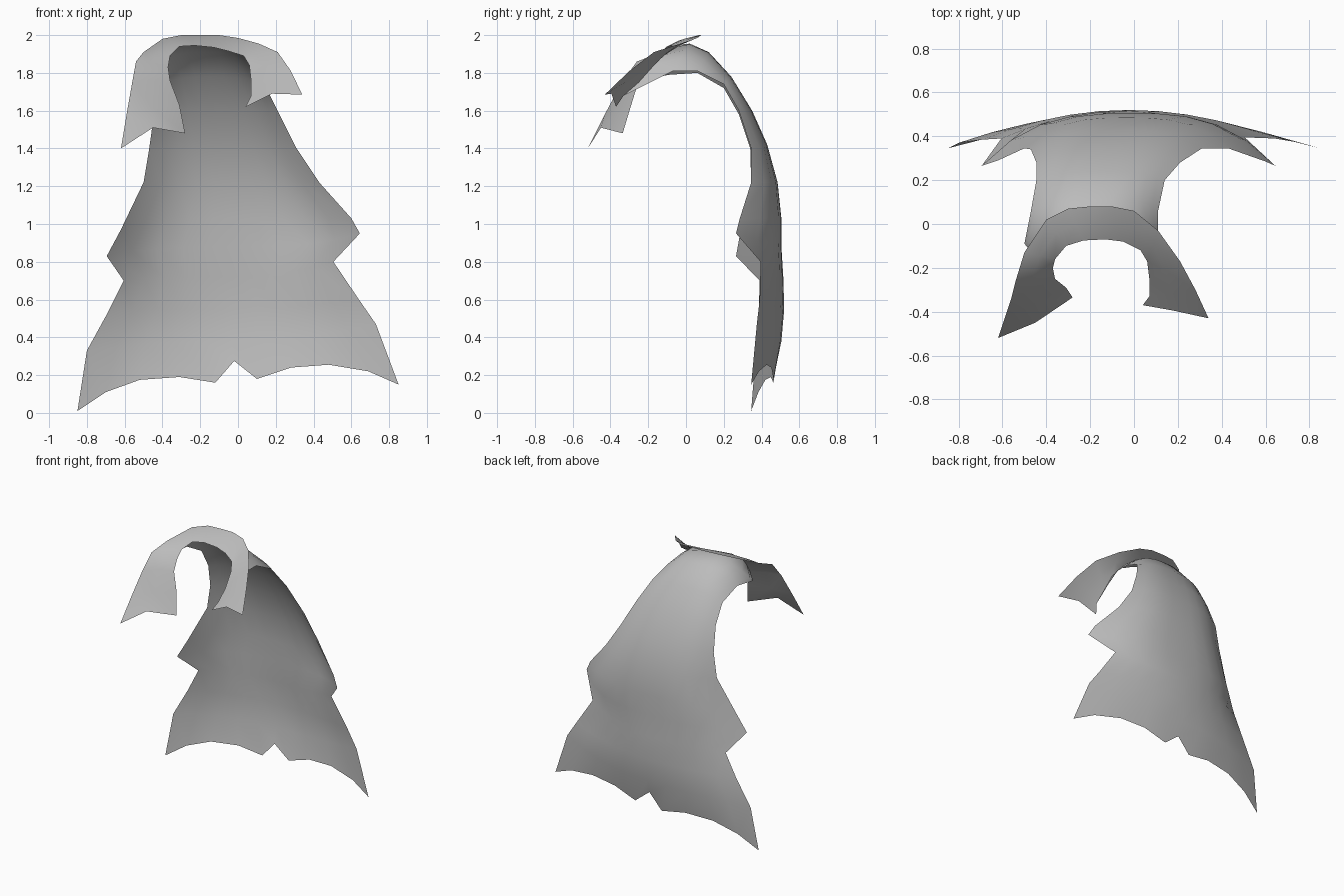
import bpy
import math
from mathutils import Vector

default_cube = bpy.data.objects.get("Cube")
if default_cube:
    bpy.data.objects.remove(default_cube, do_unlink=True)

cloth = bpy.data.materials.new("grey cloth")
cloth.use_nodes = True
cloth_colour = (.5, .5, .5, 1)
cloth.diffuse_color = cloth_colour
cloth.node_tree.nodes["Principled BSDF"].inputs["Base Color"].default_value = cloth_colour


def loft(name, rows):
    """Join equally long rows of points into one smooth open sheet."""
    width = len(rows[0])
    points = [point for row in rows for point in row]
    faces = []
    for r in range(len(rows) - 1):
        for c in range(width - 1):
            corner = r * width + c
            faces.append((corner, corner + width, corner + width + 1, corner + 1))
    mesh = bpy.data.meshes.new(name)
    mesh.from_pydata(points, [], faces)
    mesh.materials.append(cloth)
    mesh.shade_smooth()
    sheet = bpy.data.objects.new(name, mesh)
    bpy.context.collection.objects.link(sheet)
    return sheet


def vectors(*points):
    return [Vector(point) for point in points]


# Collar: an outer hem and a neckline, joined over a slightly raised middle row
outer_hem = vectors(
    (-.62, -.52, 1.4), (-.59, -.43, 1.58), (-.56, -.34, 1.75), (-.54, -.26, 1.86),
    (-.5, -.13, 1.91), (-.4, .02, 1.98), (-.3, .07, 2), (-.2, .08, 2),
    (-.1, .08, 2), (0, .06, 1.985), (.11, -.03, 1.955), (.21, -.17, 1.91),
    (.28, -.3, 1.81), (.34, -.43, 1.685))
neckline = vectors(
    (-.28, -.335, 1.48), (-.31, -.29, 1.63), (-.36, -.25, 1.76), (-.37, -.2, 1.83),
    (-.36, -.16, 1.89), (-.31, -.1, 1.94), (-.23, -.075, 1.945), (-.13, -.07, 1.935),
    (-.05, -.08, 1.915), (.03, -.12, 1.89), (.06, -.17, 1.84), (.07, -.25, 1.75),
    (.07, -.33, 1.68), (.04, -.37, 1.62))
middle_row = [(a + b) / 2 + Vector((0, 0, .01)) for a, b in zip(outer_hem, neckline)]
middle_row[0] = Vector((-.45, -.45, 1.51))
middle_row[-1] = Vector((.18, -.395, 1.69))
loft("collar", [neckline, middle_row, outer_hem])

# Cape: each row has a right edge, the depth and height of its middle,
# a left edge, and a power that says how late the sheet bends to its edges
cape_rows = [
    ((-.5, -.09, 1.79), (.02, 1.955), (.11, -.07, 1.81), 3),
    ((-.47, .06, 1.8), (.12, 1.91), (.11, .06, 1.81), 3),
    ((-.445, .2, 1.72), (.24, 1.78), (.14, .2, 1.74), 3),
    ((-.445, .28, 1.58), (.35, 1.6), (.21, .28, 1.6), 3),
    ((-.47, .34, 1.4), (.43, 1.42), (.31, .345, 1.4), 3),
    ((-.5, .345, 1.22), (.485, 1.22), (.43, .345, 1.22), 3),
    ((-.62, .29, .97), (.505, 1.03), (.6, .285, 1.03), 3),
    ((-.695, .265, .83), (.505, .88), (.645, .265, .95), 3),
    ((-.605, .39, .7), (.515, .72), (.505, .395, .8), 2),
    ((-.69, .385, .53), (.52, .55), (.64, .39, .6), 2),
    ((-.8, .37, .33), (.505, .38), (.73, .375, .47), 2),
]
columns = 11


def cape_row(right, middle, left, power, roundness):
    right, left = Vector(right), Vector(left)
    row = []
    for c in range(columns):
        t = 2 * c / (columns - 1) - 1
        # Rounded shoulder rows crowd their points toward the edges
        across = t + roundness * (math.sin(t * math.pi / 2) - t)
        edge = right if t < 0 else left
        bend = abs(across) ** power
        x = right.x + (left.x - right.x) * (across + 1) / 2
        y = middle[0] + (edge.y - middle[0]) * bend
        z = middle[1] + (edge.z - middle[1]) * bend
        row.append(Vector((x, y, z)))
    return row


# The cape hangs from the neckline
sheet_rows = [neckline[2:2 + columns]]
for number, (right, middle, left, power) in enumerate(cape_rows):
    roundness = max(0, 1 - number / 4)
    sheet_rows.append(cape_row(right, middle, left, power, roundness))

# Ragged bottom hem with a nick in the middle
hem = [(-.85, .01), (-.7, .11), (-.52, .175), (-.31, .19), (-.12, .16), (-.02, .275),
       (.1, .18), (.28, .24), (.48, .255), (.69, .22), (.85, .15)]
sheet_rows.append([Vector((x, .465 - .12 * abs(x / .85) ** 2, z)) for x, z in hem])
loft("cape", sheet_rows)
